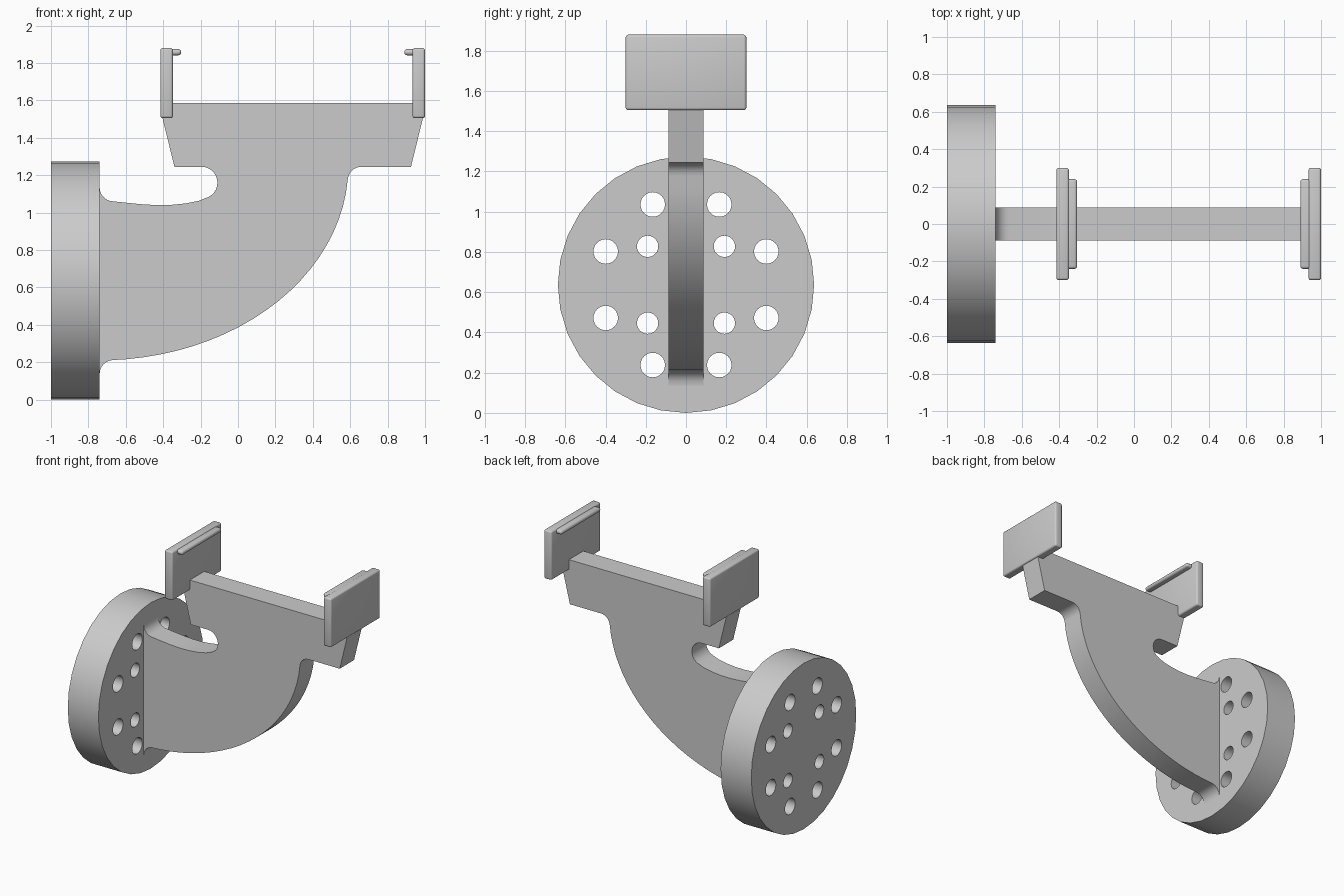
import bpy, bmesh
from math import sin, cos, radians, pi
from mathutils import Matrix, Vector

cube = bpy.data.objects.get("Cube")
if cube:
    bpy.data.objects.remove(cube, do_unlink=True)

grey = bpy.data.materials.new("machined_grey")
grey.use_nodes = True
colour = (0.6, 0.6, 0.6, 1)
grey.diffuse_color = colour
grey.node_tree.nodes["Principled BSDF"].inputs["Base Color"].default_value = colour


def arc(cx, cy, rx, ry, start, end, steps):
    """Points along an elliptical arc, angles in degrees."""
    angles = [radians(start + (end - start) * i / steps) for i in range(steps + 1)]
    return [(cx + rx * cos(a), cy + ry * sin(a)) for a in angles]


def circle(cx, cy, r, steps):
    return arc(cx, cy, r, r, 0, 360, steps)[:-1]


def finish(obj, angle=30):
    obj.data.materials.clear()
    obj.data.materials.append(grey)
    bpy.ops.object.select_all(action='DESELECT')
    obj.select_set(True)
    bpy.context.view_layer.objects.active = obj
    bpy.ops.object.shade_smooth_by_angle(angle=radians(angle))


def extruded(name, loops, half_depth, matrix):
    """Flat outline with optional holes, extruded both ways and placed."""
    curve = bpy.data.curves.new(name, 'CURVE')
    curve.dimensions = '2D'
    curve.fill_mode = 'BOTH'
    curve.extrude = half_depth
    for loop in loops:
        spline = curve.splines.new('POLY')
        spline.points.add(len(loop) - 1)
        for point, (x, y) in zip(spline.points, loop):
            point.co = (x, y, 0, 1)
        spline.use_cyclic_u = True
    temp = bpy.data.objects.new(name + "_outline", curve)
    bpy.context.collection.objects.link(temp)
    bpy.context.view_layer.update()
    evaluated = temp.evaluated_get(bpy.context.evaluated_depsgraph_get())
    mesh = bpy.data.meshes.new_from_object(evaluated)
    bpy.data.objects.remove(temp, do_unlink=True)
    mesh.name = name
    bm = bmesh.new()
    bm.from_mesh(mesh)
    bmesh.ops.remove_doubles(bm, verts=bm.verts, dist=0.0001)
    bm.transform(matrix)
    bmesh.ops.recalc_face_normals(bm, faces=bm.faces)
    bm.to_mesh(mesh)
    bm.free()
    obj = bpy.data.objects.new(name, mesh)
    bpy.context.collection.objects.link(obj)
    finish(obj)
    return obj


def rounded_box(name, low, high, radius):
    low, high = Vector(low), Vector(high)
    bm = bmesh.new()
    bmesh.ops.create_cube(bm, size=1)
    bm.transform(Matrix.Translation((low + high) / 2) @ Matrix.Diagonal((*(high - low), 1)))
    bmesh.ops.bevel(bm, geom=bm.edges[:], offset=radius, segments=3,
                    profile=0.5, affect='EDGES')
    mesh = bpy.data.meshes.new(name)
    bm.to_mesh(mesh)
    bm.free()
    obj = bpy.data.objects.new(name, mesh)
    bpy.context.collection.objects.link(obj)
    finish(obj, 40)


# Round flange with two rings of bolt holes
R = 0.637
loops = [circle(0, R, R, 32)]
for ring, hole, count in ((0.432, 0.061, 8), (0.27, 0.053, 4)):
    for i in range(count):
        a = 2 * pi * (i + 0.5) / count
        loops.append(circle(ring * cos(a), R + ring * sin(a), hole, 24))
upright = Matrix(((0, 0, 1, -0.87), (1, 0, 0, 0), (0, 1, 0, 0), (0, 0, 0, 1)))
extruded("flange", loops, 0.13, upright)

# Curved web arm carrying the two plates
web = [(-0.35, 1.585), (-0.35, 1.51), (-0.405, 1.51), (-0.34, 1.245)]
web += arc(-0.195, 1.16, 0.085, 0.085, 90, -65, 12)
web += [(-0.21, 1.063), (-0.28, 1.049), (-0.36, 1.041), (-0.44, 1.04), (-0.52, 1.045), (-0.6, 1.053)]
web += arc(-0.665, 1.135, 0.075, 0.075, -90, -180, 6)
web += [(-0.75, 1.135), (-0.75, 0.137)]
web += arc(-0.665, 0.137, 0.075, 0.075, 180, 90, 6)
web += arc(-0.74, 1.25, 1.33, 1.04, -84, -4, 20)
web += arc(0.66, 1.172, 0.073, 0.073, 170, 90, 6)
web += [(0.925, 1.245), (0.99, 1.51), (0.935, 1.51), (0.935, 1.585)]
extruded("web_arm", [web], 0.087, Matrix.Rotation(pi / 2, 4, 'X'))

# Upright end plates, each with a small lip on its inner face
for side, outer, inward in (("right", -0.415, 1), ("left", 1.0, -1)):
    inner = outer + inward * 0.067
    tip = inner + inward * 0.044
    root = inner - inward * 0.03
    rounded_box(side + "_end_plate", (min(outer, inner), -0.3, 1.505),
                (max(outer, inner), 0.3, 1.88), 0.013)
    rounded_box(side + "_plate_lip", (min(root, tip), -0.24, 1.841),
                (max(root, tip), 0.24, 1.874), 0.015)
